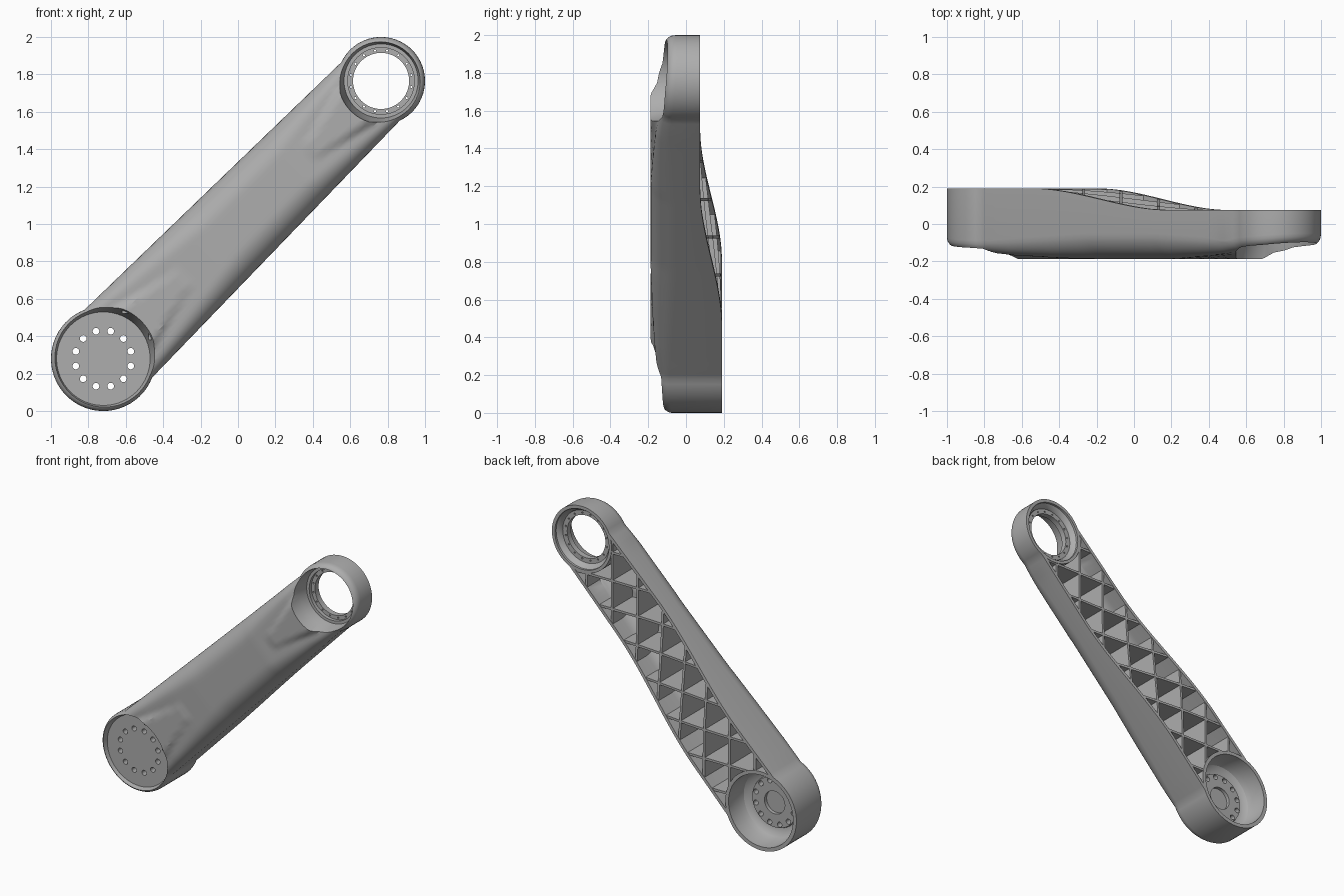
import bpy, bmesh, math
from mathutils import Vector

if "Cube" in bpy.data.objects:
    bpy.data.objects.remove(bpy.data.objects["Cube"])

S = math.sqrt(0.5)
X1, Z1 = -0.72, 0.28          # centre of the large end
L = 2.1                       # distance between the two end centres
R1, R2 = 0.28, 0.235

grey = bpy.data.materials.new("metal_grey")
grey.diffuse_color = (0.42, 0.42, 0.42, 1)
grey.use_nodes = True
grey.node_tree.nodes["Principled BSDF"].inputs["Base Color"].default_value = grey.diffuse_color


def world(u, v, y):
    """u runs along the arm, v across it."""
    return Vector((X1 + (u - v) * S, y, Z1 + (u + v) * S))


def interp(pts, u):
    if u <= pts[0][0]:
        return pts[0][1]
    for (a, ya), (b, yb) in zip(pts, pts[1:]):
        if u <= b:
            k = (u - a) / (b - a)
            return ya + (yb - ya) * k
    return pts[-1][1]


def half_width(u):
    return interp([(0.114, 0.256), (L - 0.08, 0.221)], u)


def back(u):
    k = min(1, max(0, (u - 0.5) / 1.0))
    return 0.19 - 0.115 * k * k * (3 - 2 * k)


CROWN = [(-0.28, -0.108), (0.0, -0.14), (0.3, -0.168), (0.6, -0.182), (0.8, -0.187),
         (1.45, -0.187), (1.7, -0.172), (1.87, -0.16), (2.1, -0.125), (2.34, -0.095)]
EDGE = [(-0.28, -0.07), (0.1, -0.09), (0.9, -0.05), (1.4, -0.05), (1.95, -0.08), (2.34, -0.05)]
FLAT = [(-0.1, 0.85), (0.2, 0.75), (0.9, 0.4), (1.4, 0.4), (1.9, 0.7), (2.2, 0.85)]


def front(u, v, t):
    """Front surface: rounded crown plus a raised tongue beside each end."""
    yc, ye, t0 = interp(CROWN, u), interp(EDGE, u), interp(FLAT, u)
    k = min(1, max(0, (t - t0) / (1 - t0)))
    y = yc + (ye - yc) * (1 - math.sqrt(max(0, 1 - k * k)))
    for h, start, end in (([(0.2, 0.13), (0.62, 0.045)], 0.13, 0.6),
                          ([(1.55, 0.035), (1.9, 0.1)], 1.56, 1.95)):
        rise = (max(0, abs(v) - interp(h, u)) * 0.8
                + max(0, start - u) * 0.7 + max(0, u - end) * 0.7)
        y = min(y, -0.188 + rise)
    return y


def outline(inset):
    pts, n = [], 36
    for i in range(n + 1):                       # large end arc
        a = math.radians(66 + 228 * i / n)
        pts.append(((R1 - inset) * math.cos(a), (R1 - inset) * math.sin(a)))
    us = [0.114 + (L - 0.194) * i / 60 for i in range(1, 60)]
    pts += [(u, -half_width(u) + inset) for u in us]
    for i in range(n + 1):                       # small end arc
        a = math.radians(-110 + 220 * i / n)
        pts.append((L + (R2 - inset) * math.cos(a), (R2 - inset) * math.sin(a)))
    pts += [(u, half_width(u) - inset) for u in reversed(us)]
    return pts


def make(name, bm):
    bmesh.ops.recalc_face_normals(bm, faces=bm.faces)
    me = bpy.data.meshes.new(name)
    bm.to_mesh(me)
    bm.free()
    me.materials.append(grey)
    ob = bpy.data.objects.new(name, me)
    bpy.context.collection.objects.link(ob)
    return ob


def arm_solid(name, inset, lift, back_y):
    """Closed solid made of rings shrinking onto the arm's centre line."""
    bm = bmesh.new()
    ts = [0, .1, .2, .3, .4, .48, .56, .64, .72, .79, .85, .9, .94, .97, .99, 1]
    pts = outline(inset)
    rings = []
    for side, tl in ((0, ts), (1, [1, 0.5, 0])):
        for t in tl:
            ring = []
            for u, v in pts:
                su = min(L, max(0, u))
                pu, pv = su + (u - su) * t, v * t
                y = back_y(pu) if side else front(pu, pv, t) + lift
                ring.append(bm.verts.new(world(pu, pv, y)))
            rings.append(ring)
    n = len(pts)
    for a, b in zip(rings, rings[1:]):
        for i in range(n):
            j = (i + 1) % n
            bm.faces.new((a[i], a[j], b[j], b[i]))
    bmesh.ops.remove_doubles(bm, verts=bm.verts, dist=1e-5)
    return make(name, bm)


def turned(name, u, profile, bm=None, v=0, n=64):
    """Solid of revolution about an axis along y; profile is (radius, y)."""
    own = bm is None
    bm = bm or bmesh.new()
    rings = []
    for r, y in profile:
        rings.append([bm.verts.new(world(u + r * math.cos(2 * math.pi * i / n),
                                         v + r * math.sin(2 * math.pi * i / n), y))
                      for i in range(n)])
    for a, b in zip(rings, rings[1:]):
        for i in range(n):
            j = (i + 1) % n
            bm.faces.new((a[i], a[j], b[j], b[i]))
    bm.faces.new(rings[0])
    bm.faces.new(rings[-1])
    return make(name, bm) if own else None


def cut(ob, cutter):
    m = ob.modifiers.new("cut", 'BOOLEAN')
    m.operation, m.solver, m.object = 'DIFFERENCE', 'EXACT', cutter
    bpy.context.view_layer.objects.active = ob
    bpy.ops.object.modifier_apply(modifier=m.name)
    bpy.data.objects.remove(cutter)


def bolt_holes(u, radius, count, r, phase, n):
    bm = bmesh.new()
    for i in range(count):
        a = 2 * math.pi * (i + phase) / count
        turned("", u + radius * math.cos(a), [(r, -0.3), (r, 0.3)], bm,
               radius * math.sin(a), n)
    return make("bolt_hole_cutter", bm)


# Arm body, hollowed from the back between the two round hubs
arm = arm_solid("arm_body", 0, 0, back)
hollow = arm_solid("hollow_cutter", 0.022, 0.03, lambda u: 0.3)
cut(hollow, turned("keep_large_hub", 0, [(R1 - 0.002, -0.4), (R1 - 0.002, 0.4)]))
cut(hollow, turned("keep_small_hub", L, [(R2 - 0.002, -0.4), (R2 - 0.002, 0.4)]))
cut(arm, hollow)

# Large hub: front recess, deep back pocket with a centre dimple, bolt circle
cut(arm, turned("large_front_cutter", 0, [(0.25, -0.08), (0.258, -0.11), (0.288, -0.195), (0.29, -0.3)]))
cut(arm, turned("large_back_cutter", 0, [(0.08, 0.01), (0.08, 0.035), (0.175, 0.035), (0.18, 0.02),
                                         (0.21, 0.025), (0.235, 0.045), (0.25, 0.085), (0.257, 0.3)]))
cut(arm, bolt_holes(0, 0.152, 12, 0.018, 0, 16))

# Small hub: stepped recesses on both sides, bore, ring of fine holes
cut(arm, turned("small_front_cutter", L, [(0.178, -0.015), (0.178, -0.04), (0.198, -0.04),
                                          (0.208, -0.1), (0.228, -0.18), (0.23, -0.3)]))
cut(arm, turned("small_back_cutter", L, [(0.185, 0.025), (0.19, 0.04), (0.212, 0.06), (0.215, 0.3)]))
cut(arm, turned("bore_cutter", L, [(0.15, -0.3), (0.15, 0.3)]))
cut(arm, bolt_holes(L, 0.165, 16, 0.006, 0.5, 8))

# Crossing lattice of ribs inside the hollow back
bm = bmesh.new()
for k in range(-1, 8):
    u0 = 0.354 + 0.283 * k
    for sgn in (1, -1):
        prev = None
        for i in range(61):
            q = -1 + 2 * i / 60
            v = q * 0.245
            u = u0 + sgn * v
            w = half_width(u)
            ok = (abs(v) < w - 0.008 and 0.12 < u < L - 0.1
                  and math.hypot(u, v) > R1 - 0.012 and math.hypot(u - L, v) > R2 - 0.012)
            if not ok:
                if prev:
                    bm.faces.new(prev)
                prev = None
                continue
            d = 0.008 * S
            lo, hi = front(u, v, abs(v) / w) + 0.02, back(u) - 0.004
            sec = [bm.verts.new(world(u + e * d, v - e * sgn * d, y))
                   for e, y in ((-1, lo), (1, lo), (1, hi), (-1, hi))]
            if prev:
                for a in range(4):
                    b = (a + 1) % 4
                    bm.faces.new((prev[a], prev[b], sec[b], sec[a]))
            else:
                bm.faces.new(sec)
            prev = sec
        if prev:
            bm.faces.new(prev)
ribs = make("lattice_ribs", bm)

# Smooth shading with crisp edges
bpy.ops.object.select_all(action='DESELECT')
for ob in (arm, ribs):
    ob.select_set(True)
bpy.context.view_layer.objects.active = arm
bpy.ops.object.shade_smooth_by_angle(angle=math.radians(30))
